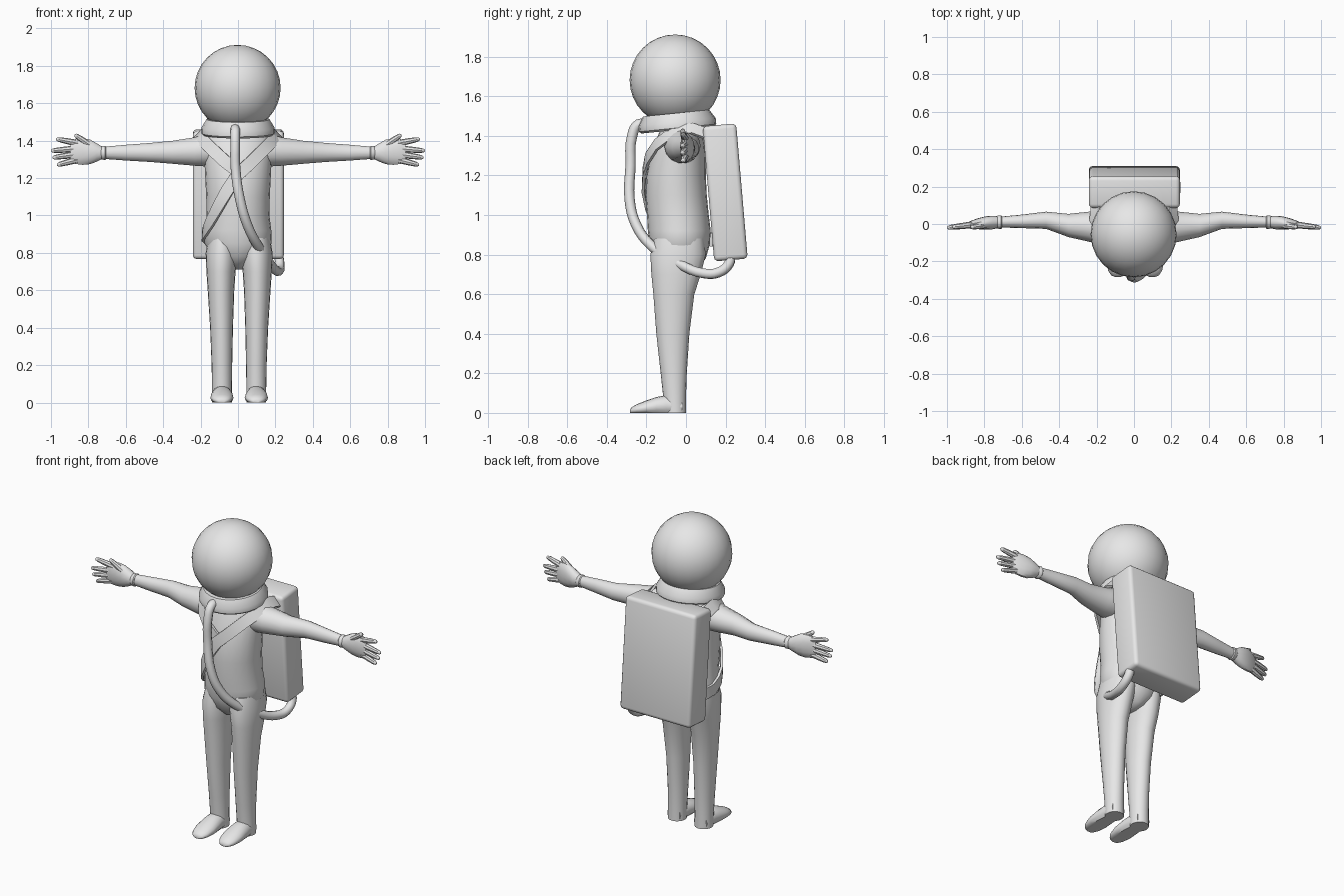
import bpy, bmesh, math
from mathutils import Vector, Matrix

if "Cube" in bpy.data.objects:
    bpy.data.objects.remove(bpy.data.objects["Cube"])

suit = bpy.data.materials.new("suit_grey")
suit.diffuse_color = (0.8, 0.8, 0.8, 1)
suit.use_nodes = True
suit.node_tree.nodes["Principled BSDF"].inputs["Base Color"].default_value = suit.diffuse_color


def finish(name, bm):
    bmesh.ops.recalc_face_normals(bm, faces=bm.faces[:])
    me = bpy.data.meshes.new(name)
    bm.to_mesh(me)
    bm.free()
    me.materials.append(suit)
    ob = bpy.data.objects.new(name, me)
    bpy.context.collection.objects.link(ob)
    return ob


def loft(name, rings, closed_path=False):
    """Skin a list of equal point rings; ends are capped unless the path closes."""
    bm = bmesh.new()
    vs = [[bm.verts.new(p) for p in r] for r in rings]
    n = len(vs[0])
    pairs = list(zip(vs, vs[1:])) + ([(vs[-1], vs[0])] if closed_path else [])
    for a, b in pairs:
        for i in range(n):
            j = (i + 1) % n
            bm.faces.new((a[i], a[j], b[j], b[i]))
    if not closed_path:
        bm.faces.new(vs[0])
        bm.faces.new(vs[-1])
    return finish(name, bm)


def angles(n):
    return [2 * math.pi * i / n for i in range(n)]


def upright(name, secs, sx=1, dx=0, n=20):
    """Sections (z, centre x, half width, front y, back y)."""
    return loft(name, [[(sx * (cx + a * math.cos(t)) + dx,
                         (f + b) / 2 + (b - f) / 2 * math.sin(t), z) for t in angles(n)]
                       for z, cx, a, f, b in secs])


def sideways(name, secs, sx, n=14):
    """Sections (x, centre z, half height, centre y, half depth)."""
    return loft(name, [[(sx * x, yc + ry * math.cos(t), zc + rz * math.sin(t)) for t in angles(n)]
                       for x, zc, rz, yc, ry in secs])


# Torso
upright("torso", [
    (.71, 0, .02, -.06, .01), (.73, 0, .055, -.11, .06), (.78, 0, .13, -.16, .10),
    (.85, 0, .18, -.183, .12), (.92, 0, .178, -.193, .125), (1.0, 0, .168, -.197, .115),
    (1.1, 0, .17, -.205, .105), (1.2, 0, .175, -.20, .10), (1.3, 0, .18, -.18, .10),
    (1.38, 0, .185, -.15, .09), (1.43, 0, .165, -.13, .08), (1.48, 0, .11, -.12, .06)], n=24)

for side, s in (("left", 1), ("right", -1)):
    # Leg
    upright(side + "_leg", [
        (.88, .09, .075, -.16, .09), (.8, .093, .086, -.18, .10), (.7, .097, .078, -.175, .075),
        (.6, .097, .071, -.165, .042), (.4, .094, .061, -.15, .017), (.2, .092, .055, -.128, .004),
        (.08, .092, .053, -.115, 0), (0, .092, .053, -.11, 0)], s, .006)
    # Foot with a flat sole
    foot = [(-.02, .045, .08), (-.1, .054, .09), (-.15, .06, .08), (-.2, .062, .063),
            (-.25, .052, .043), (-.275, .035, .028), (-.283, .015, .015)]
    loft(side + "_foot", [[(s * (.092 + a * math.cos(t)) + .006, y,
                            max(0, h * (.4 + .6 * math.sin(t)))) for t in angles(16)]
                          for y, a, h in foot])
    # Arm
    sideways(side + "_arm", [
        (.1, 1.35, .085, -.02, .09), (.17, 1.35, .09, -.018, .092), (.23, 1.342, .078, -.015, .082),
        (.35, 1.338, .063, -.008, .062), (.47, 1.337, .052, .02, .046),
        (.6, 1.336, .043, .014, .036), (.73, 1.335, .032, .01, .028)], s)
    # Glove cuff and palm
    sideways(side + "_cuff", [(.705, 1.335, .034, .01, .032), (.71, 1.335, .039, .01, .037),
                              (.728, 1.335, .037, .01, .035), (.735, 1.335, .03, .01, .03)], s)
    sideways(side + "_palm", [
        (.725, 1.335, .033, .01, .031), (.755, 1.337, .05, .008, .036), (.79, 1.34, .067, .006, .036),
        (.83, 1.342, .073, .002, .03), (.87, 1.342, .068, -.004, .022), (.895, 1.338, .052, -.008, .013)], s)
    # Fingers: root x, root z, tip x, tip z, root y, tip y
    fingers = {"thumb": (.79, 1.375, .873, 1.432, -.005, -.018),
               "index": (.855, 1.386, .972, 1.409, -.003, -.016),
               "middle": (.865, 1.357, 1.0, 1.346, -.004, -.02),
               "ring": (.865, 1.327, .992, 1.309, -.004, -.02),
               "little": (.855, 1.299, .968, 1.27, -.003, -.016)}
    for f, (x0, z0, x1, z1, y0, y1) in fingers.items():
        a, b = Vector((s * x0, y0, z0)), Vector((s * x1, y1, z1))
        d = (b - a).normalized()
        u = d.cross(Vector((0, 1, 0))).normalized()
        v = d.cross(u)
        loft(f"{side}_{f}_finger", [[a.lerp(b, k) + (u * math.cos(t) + v * math.sin(t)) * r
                                     for t in angles(8)]
                                    for k, r in ((0, .018), (.5, .016), (.85, .013), (.96, .009), (1, .004))])

# Helmet
bm = bmesh.new()
bmesh.ops.create_uvsphere(bm, u_segments=24, v_segments=16, radius=.23,
                          matrix=Matrix.Translation((-.002, -.055, 1.682)))
finish("helmet", bm)

# Collar ring, tilted up at the back
profile = [(.13, -.04), (.186, -.04), (.196, -.03), (.196, 0), (.168, .045), (.13, .045)]
collar = loft("collar", [[(r * math.cos(t), r * math.sin(t), z) for r, z in profile]
                         for t in angles(24)], True)
collar.location = (0, -.045, 1.47)
collar.rotation_euler.x = .1

# Backpack
bm = bmesh.new()
bmesh.ops.create_cube(bm, size=1, matrix=Matrix.Diagonal((.487, .17, .685, 1)))
bmesh.ops.bevel(bm, geom=bm.edges[:], offset=.022, segments=3, profile=.5, affect='EDGES')
pack = finish("backpack", bm)
pack.location = (.002, .198, 1.114)
pack.rotation_euler.x = .0855

# Air hose from collar to underside of the pack
cu = bpy.data.curves.new("air_hose", 'CURVE')
cu.dimensions = '3D'
cu.bevel_depth = .026
cu.bevel_resolution = 2
cu.resolution_u = 4
cu.use_fill_caps = True
path = [(-.015, -.17, 1.45), (-.015, -.24, 1.458), (-.015, -.272, 1.40), (-.013, -.28, 1.25),
        (.012, -.285, 1.08), (.05, -.252, .95), (.105, -.17, .84), (.165, -.03, .75),
        (.205, .09, .705), (.222, .165, .71), (.222, .218, .755), (.215, .225, .80)]
sp = cu.splines.new('BEZIER')
sp.bezier_points.add(len(path) - 1)
for bp, p in zip(sp.bezier_points, path):
    bp.co = p
    bp.handle_left_type = bp.handle_right_type = 'AUTO'
cu.materials.append(suit)
bpy.context.collection.objects.link(bpy.data.objects.new("air_hose", cu))


# Harness straps: flat bands following the body
def strap(name, pts, width=.068, thick=.014):
    pts = [Vector(p) for p in pts]
    rings = []
    for i, p in enumerate(pts):
        tan = (pts[min(i + 1, len(pts) - 1)] - pts[max(i - 1, 0)]).normalized()
        out = p - Vector((0, -.04, min(p.z, 1.25)))
        side = tan.cross(out).normalized() * width / 2
        out = side.cross(tan).normalized() * thick / 2
        if out.dot(p - Vector((0, -.04, 1.15))) < 0:
            out = -out
        rings.append([p + side + out, p - side + out, p - side - out, p + side - out])
    return loft(name, rings)


strap("long_strap", [
    (.2, .13, 1.40), (.21, .03, 1.437), (.2, -.07, 1.415), (.14, -.15, 1.355), (.07, -.195, 1.285),
    (0, -.212, 1.22), (-.06, -.208, 1.13), (-.11, -.182, 1.04), (-.15, -.14, .965),
    (-.175, -.08, .92), (-.186, -.01, .895), (-.165, .08, .88), (-.12, .14, .875)])
strap("short_strap", [
    (-.2, .13, 1.40), (-.21, .03, 1.437), (-.2, -.07, 1.415), (-.14, -.15, 1.355),
    (-.07, -.193, 1.29), (0, -.205, 1.235), (.03, -.2, 1.215)])

# Smooth shading with sharp edges kept
bpy.ops.object.select_all(action='DESELECT')
for ob in bpy.data.objects:
    if ob.type == 'MESH':
        ob.select_set(True)
        bpy.context.view_layer.objects.active = ob
bpy.ops.object.shade_smooth_by_angle(angle=math.radians(40))
